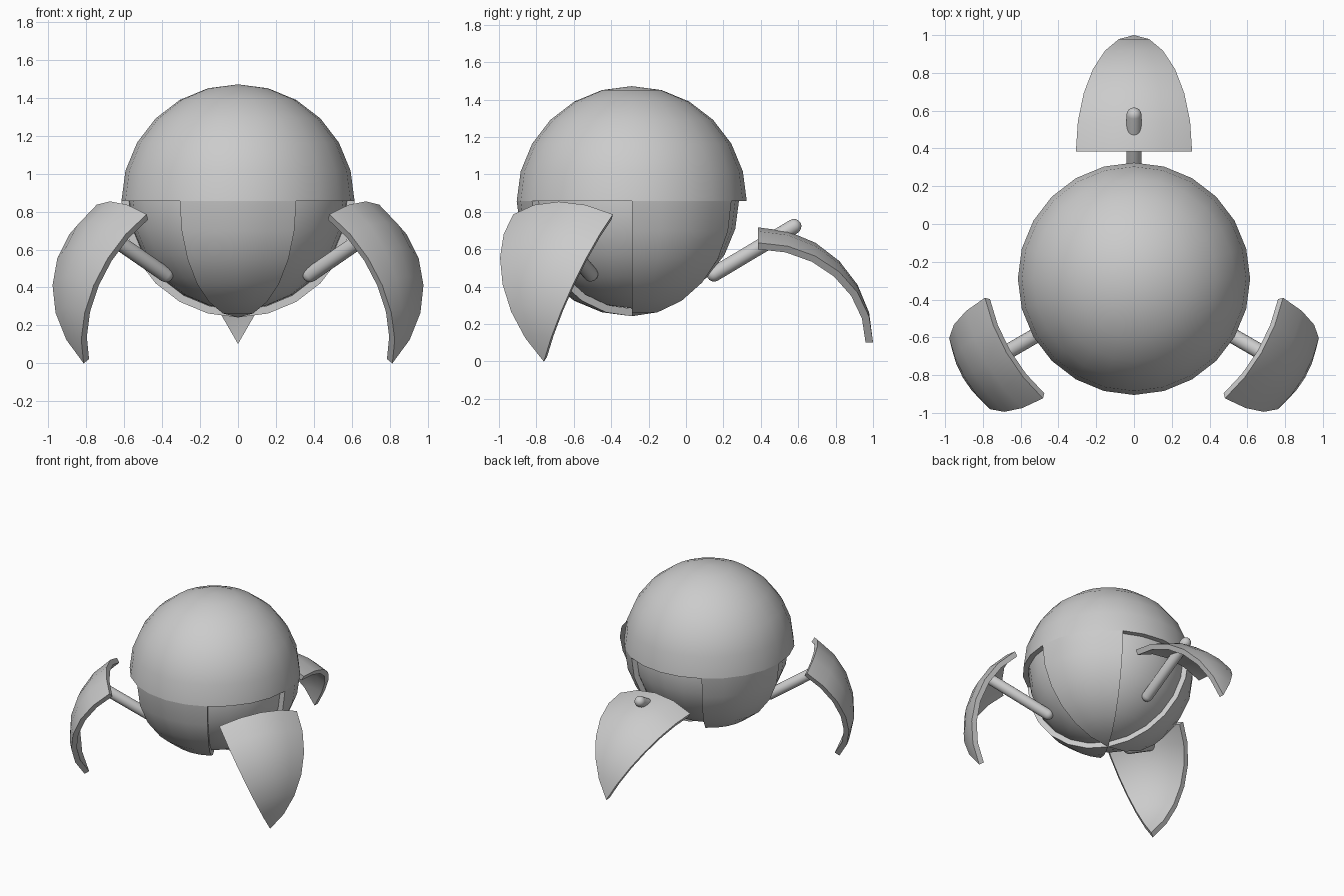
import bpy, bmesh, math
from mathutils import Matrix, Vector

if "Cube" in bpy.data.objects:
    bpy.data.objects.remove(bpy.data.objects["Cube"])

R, T = 0.615, 0.04            # outer radius and thickness of the shell
CENTRE = Vector((0, -0.29, 0.857))
STEP = 15                     # degrees per facet

grey = bpy.data.materials.new("grey")
grey.diffuse_color = (0.6, 0.6, 0.6, 1)
grey.use_nodes = True
grey.node_tree.nodes["Principled BSDF"].inputs["Base Color"].default_value = grey.diffuse_color


def finish(name, bm, matrix):
    bmesh.ops.remove_doubles(bm, verts=bm.verts, dist=1e-4)
    bmesh.ops.recalc_face_normals(bm, faces=bm.faces)
    mesh = bpy.data.meshes.new(name)
    bm.to_mesh(mesh)
    bm.free()
    mesh.materials.append(grey)
    obj = bpy.data.objects.new(name, mesh)
    obj.matrix_world = matrix
    bpy.context.collection.objects.link(obj)
    bpy.ops.object.select_all(action='DESELECT')
    obj.select_set(True)
    bpy.context.view_layer.objects.active = obj
    bpy.ops.object.shade_smooth_by_angle(angle=math.radians(35))
    return obj


def on_sphere(r, az, el):
    a, e = math.radians(az), math.radians(el)
    return Vector((r * math.cos(e) * math.cos(a), r * math.cos(e) * math.sin(a), r * math.sin(e)))


def shell(name, az0, az1, el0, el1, matrix):
    """Thick piece of a sphere between two azimuths and two elevations."""
    bm = bmesh.new()

    def quad(*corners):
        pts = []
        for r, a, e in corners:
            p = on_sphere(r, a, e)
            if all((p - q).length > 1e-5 for q in pts):
                pts.append(p)
        if len(pts) > 2:
            bm.faces.new([bm.verts.new(p) for p in pts])

    azs, els = range(az0, az1, STEP), range(el0, el1, STEP)
    for a in azs:
        b = a + STEP
        for e in els:
            f = e + STEP
            for r in (R, R - T):
                quad((r, a, e), (r, b, e), (r, b, f), (r, a, f))
        for e in (el0, el1):                      # rims
            quad((R, a, e), (R, b, e), (R - T, b, e), (R - T, a, e))
    if az1 - az0 < 360:                           # side walls
        for a in (az0, az1):
            for e in els:
                f = e + STEP
                quad((R, a, e), (R, a, f), (R - T, a, f), (R - T, a, e))
    return finish(name, bm, matrix)


body = Matrix.Translation(CENTRE)

# Inner ball
bm = bmesh.new()
bmesh.ops.create_uvsphere(bm, u_segments=24, v_segments=12, radius=R - T - 0.002)
finish("inner_ball", bm, body)

# Upper dome and the three fixed lower panels
shell("upper_dome", 0, 360, 0, 90, body)
for name, az in (("front", 270), ("right", 30), ("left", 150)):
    shell(name + "_lower_panel", az - 30, az + 30, -90, 0, body)


def strut(name, matrix):
    """Round-ended rod from the ball out to a leg."""
    a, b = Vector((0.44, 0, 0.467 - CENTRE.z)), Vector((0.867, 0, 0.722 - CENTRE.z))
    half = (b - a).length / 2
    bm = bmesh.new()
    bmesh.ops.create_uvsphere(bm, u_segments=16, v_segments=8, radius=0.04)
    mid = [f for f in bm.faces if f.calc_center_median().z > 0]
    ring = [e for e in bm.edges if all(abs(v.co.z) < 1e-5 for v in e.verts)]
    # split at the equator, pull the two caps apart and bridge them
    bmesh.ops.split(bm, geom=mid)
    for f in list(bm.faces):
        f.tag = f.calc_center_median().z > 0
    for v in bm.verts:
        v.co.z += half if v.link_faces and v.link_faces[0].tag else -half
    bmesh.ops.bridge_loops(bm, edges=[e for e in bm.edges if e.is_boundary])
    turn = (b - a).to_track_quat('Z', 'Y').to_matrix().to_4x4()
    finish(name, bm, matrix @ Matrix.Translation((a + b) / 2) @ turn)


# Legs: lower panels swung outward (azimuth, swing angle, sphere centre out, height)
for name, az, swing, out, z in (("back", 90, 90, 0.675, 0.102),
                                ("right", -30, 55.6, 0.433, 0.347),
                                ("left", 210, 55.6, 0.433, 0.347)):
    turn = body @ Matrix.Rotation(math.radians(az), 4, 'Z')
    tilt = Matrix.Translation((out, 0, z - CENTRE.z)) @ Matrix.Rotation(math.radians(-swing), 4, 'Y')
    shell(name + "_leg", -30, 30, -90, 0, turn @ tilt)
    strut(name + "_strut", turn)
